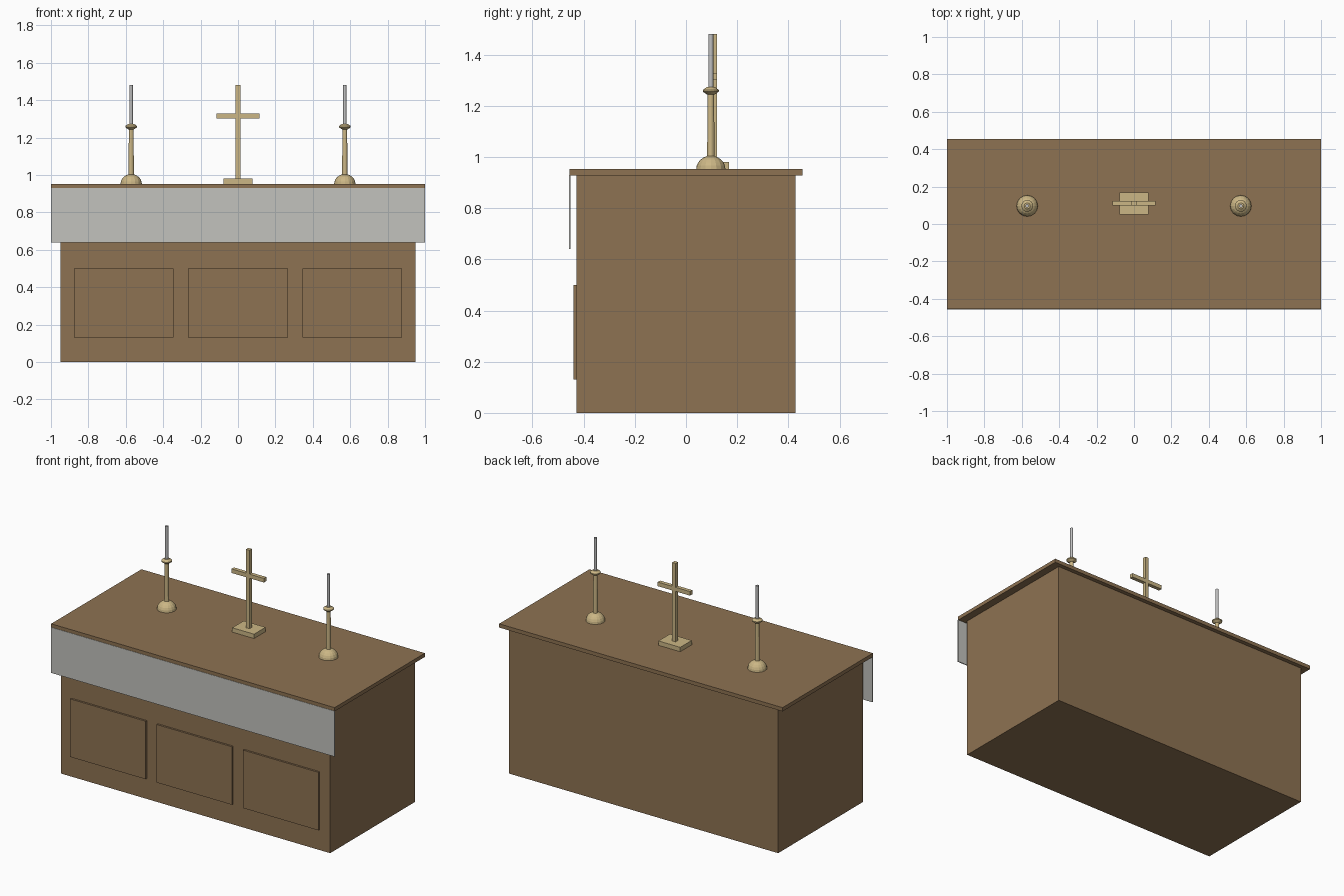
import bpy, bmesh, math

cube = bpy.data.objects.get("Cube")
if cube:
    bpy.data.objects.remove(cube, do_unlink=True)


def material(name, colour):
    m = bpy.data.materials.new(name)
    m.use_nodes = True
    m.diffuse_color = (*colour, 1)
    m.node_tree.nodes["Principled BSDF"].inputs["Base Color"].default_value = (*colour, 1)
    return m


wood = material("brown wood", (0.27, 0.17, 0.085))
linen = material("pale linen", (0.54, 0.54, 0.51))
brass = material("pale brass", (0.60, 0.47, 0.235))
wax = material("grey wax", (0.52, 0.52, 0.52))


def finish(name, bm, mat):
    bmesh.ops.recalc_face_normals(bm, faces=bm.faces)
    mesh = bpy.data.meshes.new(name)
    bm.to_mesh(mesh)
    bm.free()
    mesh.materials.append(mat)
    obj = bpy.data.objects.new(name, mesh)
    bpy.context.collection.objects.link(obj)
    return obj


def box(name, x, y, z, mat):
    """Box from (low, high) ranges on each axis."""
    bm = bmesh.new()
    bmesh.ops.create_cube(bm, size=1)
    for v in bm.verts:
        v.co = [r[0] if c < 0 else r[1] for c, r in zip(v.co, (x, y, z))]
    return finish(name, bm, mat)


def turned(name, profile, sides, x, y, mat):
    """Closed lathe from (radius, height) points, capped at both ends."""
    bm = bmesh.new()
    rings = []
    for r, z in profile:
        angles = [2 * math.pi * i / sides for i in range(sides)]
        rings.append([bm.verts.new((x + r * math.cos(a), y + r * math.sin(a), z)) for a in angles])
    for low, high in zip(rings, rings[1:]):
        for i in range(sides):
            j = (i + 1) % sides
            bm.faces.new((low[i], low[j], high[j], high[i]))
    bm.faces.new(rings[0])
    bm.faces.new(rings[-1])
    return finish(name, bm, mat)


# Table body, top slab and hanging cloth
TOP = 0.952
box("table_body", (-0.95, 0.95), (-0.428, 0.428), (0, 0.93), wood)
box("table_top", (-1, 1), (-0.455, 0.455), (0.928, TOP), wood)
box("front_cloth", (-1, 1), (-0.457, -0.451), (0.64, 0.93), linen)

# Raised front panels
for side, x in (("right", -0.61), ("middle", 0), ("left", 0.61)):
    box(side + "_front_panel", (x - 0.266, x + 0.266), (-0.44, -0.42), (0.13, 0.5), wood)

# Standing cross
box("cross_base", (-0.077, 0.077), (0.052, 0.168), (TOP, 0.98), brass)
box("cross_post", (-0.0125, 0.0125), (0.098, 0.122), (0.97, 1.48), brass)
box("cross_bar", (-0.114, 0.114), (0.098, 0.122), (1.302, 1.328), brass)

# Candlesticks: domed foot, stem, drip cup and candle
Y = 0.097
dome = [(0.057 * math.cos(math.radians(a)), TOP + 0.053 * math.sin(math.radians(a)))
        for a in range(0, 76, 15)]
cup = [(0.014, 1.243), (0.031, 1.255), (0.031, 1.262), (0.016, 1.273)]
for side, x in (("right", -0.571), ("left", 0.571)):
    turned(side + "_candlestick_foot", dome, 16, x, Y, brass)
    turned(side + "_candlestick_stem", [(0.0145, 0.99), (0.0125, 1.25)], 12, x, Y, brass)
    turned(side + "_drip_cup", cup, 16, x, Y, brass)
    turned(side + "_candle", [(0.0095, 1.265), (0.0095, 1.48)], 12, x, Y, wax)
